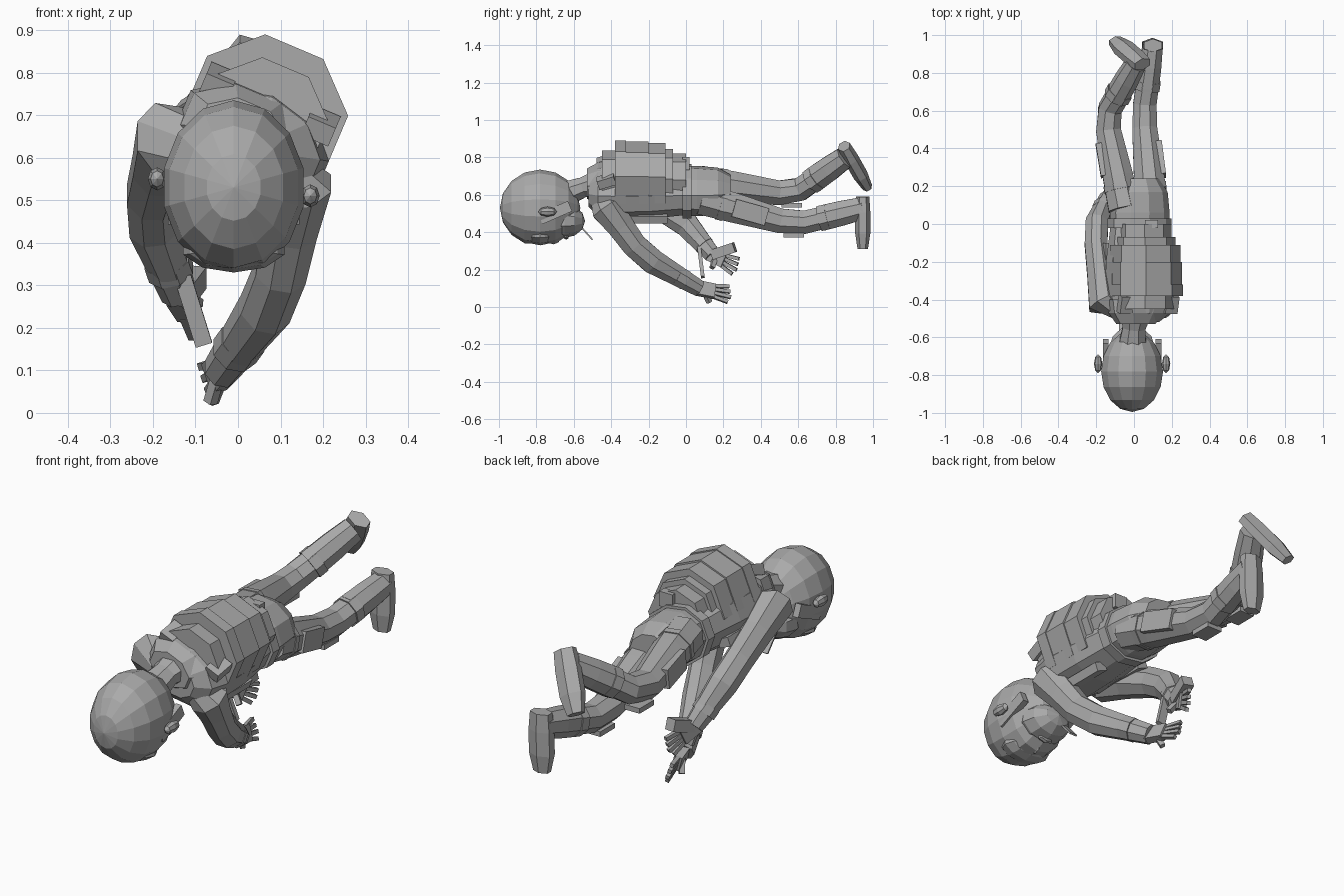
import bpy, bmesh, math
from mathutils import Vector

cube = bpy.data.objects.get("Cube")
if cube:
    bpy.data.objects.remove(cube, do_unlink=True)

grey = bpy.data.materials.new("plain_grey")
grey.use_nodes = True
grey.diffuse_color = (0.4, 0.4, 0.4, 1)
grey.node_tree.nodes["Principled BSDF"].inputs["Base Color"].default_value = grey.diffuse_color

# The trunk is rolled over its long axis
ROLL = math.radians(23)
ACROSS = Vector((math.cos(ROLL), 0, -math.sin(ROLL)))
BACK = Vector((math.sin(ROLL), 0, math.cos(ROLL)))
X, Y, Z = Vector((1, 0, 0)), Vector((0, 1, 0)), Vector((0, 0, 1))
SPINE = Vector((.03, 0, .62))
HEAD = Vector((-.01, -.78, .53))


def finish(name, bm):
    bmesh.ops.recalc_face_normals(bm, faces=bm.faces)
    mesh = bpy.data.meshes.new(name)
    bm.to_mesh(mesh)
    bm.free()
    mesh.materials.append(grey)
    obj = bpy.data.objects.new(name, mesh)
    bpy.context.collection.objects.link(obj)


def skin(name, rings):
    """Join matching loops of points into a closed, capped shell."""
    bm = bmesh.new()
    loops = [[bm.verts.new(point) for point in ring] for ring in rings]
    for a, b in zip(loops, loops[1:]):
        for i in range(len(a)):
            bm.faces.new((a[i - 1], a[i], b[i], b[i - 1]))
    bm.faces.new(loops[0])
    bm.faces.new(loops[-1])
    finish(name, bm)


def tube(name, path, widths, depth=1.0, sides=8, side=X, axis=None):
    """Sweep a faceted section along a path; depth is relative to width."""
    last = len(path) - 1
    corner = 1 / math.cos(math.pi / sides)
    angles = [math.tau * (j + 0.5) / sides for j in range(sides)]
    rings = []
    for i, (point, width) in enumerate(zip(path, widths)):
        along = axis or (path[min(i + 1, last)] - path[max(i - 1, 0)]).normalized()
        u = (side - along * side.dot(along)).normalized()
        v = along.cross(u) * depth
        rings.append([point + (u * math.cos(a) + v * math.sin(a)) * width * corner for a in angles])
    skin(name, rings)


def bar(name, start, end, width, depth=1.0, side=X):
    tube(name, [start, end], [width, width], depth, 4, side)


def cuff(name, start, end, low, high, width):
    """A raised ring around part of a limb."""
    tube(name, [start.lerp(end, low), start.lerp(end, high)], [width, width])


def ball(name, centre, radii, segments=10, rings=6, floor=-1):
    """A faceted ellipsoid, poles along y, optionally flattened below."""
    bm = bmesh.new()
    bmesh.ops.create_uvsphere(bm, u_segments=segments, v_segments=rings, radius=1)
    for vert in bm.verts:
        x, z, y = vert.co
        vert.co = centre + Vector((x * radii[0], y * radii[1], max(z, floor) * radii[2]))
    finish(name, bm)


# Head: crown points forward, face looks down
ball("head", HEAD, (.168, .215, .205), 14, 8, -.94)
ball("jaw", HEAD + Vector((0, .13, -.07)), (.125, .11, .09))
ball("brow", HEAD + Vector((0, 0, -.14)), (.125, .08, .06))
ball("nose", HEAD + Vector((0, .07, -.16)), (.02, .04, .035), 6, 4)
ball("mouth", HEAD + Vector((0, .14, -.15)), (.045, .015, .02), 6, 4)
tab = HEAD + Vector((-.05, .2, -.08))
bar("chin_tab", tab, tab + Vector((0, .08, -.09)), .02, .2)
for name, s in (("right", -1), ("left", 1)):
    ear = HEAD + Vector((s * .18, .04, -s * .02))
    ball(name + "_ear", ear, (.022, .05, .027), 8, 4)
    ball(name + "_eye", HEAD + Vector((s * .05, .06, -.15)), (.03, .02, .02), 6, 4)
    temple = HEAD + Vector((s * .14, 0, -.06))
    bar(name + "_hairline", temple, temple + Vector((0, .16, .07)), .015, 2)
tube("neck", [HEAD + Vector((0, .12, .07)), HEAD + Vector((.01, .23, .11)), HEAD + Vector((.02, .32, .13))],
     [.075, .06, .085], .9)


def trunk(name, stations, depth):
    path = [SPINE + Y * y for y, width in stations]
    tube(name, path, [width for y, width in stations], depth, 10, ACROSS, Y)


# Torso and hips
trunk("torso", [(-.52, .1), (-.47, .16), (-.38, .18), (-.2, .175), (0, .15)], .78)
trunk("hips", [(-.04, .15), (.06, .155), (.17, .145), (.24, .1)], .8)
trunk("belt", [(-.02, .165), (.03, .165)], .82)
collar = HEAD + Vector((.02, .25, .13))
tube("collar", [collar, collar + Y * .06, collar + Y * .13], [.1, .14, .15], .7, 8, ACROSS, Y)

# Back armour: overlapping bands of one half-round faceted outline
arch = [math.pi * k / 5 for k in range(6)]
outline = [(max(-.18, min(.18, .24 * math.cos(a))), .275 * math.sin(a)) for a in arch]
for name, start, end, size in (("upper", -.45, -.37, .8), ("chest", -.38, -.32, 1), ("middle", -.32, -.2, .98),
                               ("lower", -.2, -.11, .95), ("waist", -.12, -.07, .83), ("base", -.08, 0, .74)):
    skin(name + "_back_plate", [[SPINE + Y * y + (ACROSS * u + BACK * v) * size for u, v in outline]
                                for y in (start, end)])
clip = SPINE + BACK * .16
bar("back_clip", clip - Y * .02, clip + Y * .02, .035)
for name, s in (("right", -1), ("left", 1)):
    edge = SPINE + ACROSS * s * .13
    bar(name + "_shoulder_strap", edge + BACK * .1 - Y * .47, edge + BACK * .13 - Y * .38, .035, .7, ACROSS)
    bar(name + "_chest_strap", edge - BACK * .1 - Y * .4, edge - BACK * .1 - Y * .1, .03, .7, ACROSS)


def arm(name, shoulder, elbow, wrist):
    root = shoulder.lerp(SPINE - Y * .47, .4)
    above, below = elbow.lerp(shoulder, .2), elbow.lerp(wrist, .2)
    tube(name + "_arm", [root, shoulder, shoulder.lerp(elbow, .4), above, below, wrist],
         [.06, .08, .065, .06, .06, .04], 1.1)
    cuff(name + "_sleeve_cuff", elbow, wrist, .6, .75, .053)


def hand(name, wrist, reach, spread, thumb):
    """A flat palm with four fingers and a thumb."""
    bar(name + "_palm", wrist - reach * .1, wrist + reach * .55, .038, .5, spread)
    for i in range(4):
        base = wrist + spread * (i - 1.5) * .02
        tip = base + reach * (1.15 - .07 * abs(i - 1)) + spread * (i - 1.5) * .01
        bar(name + "_finger", base + reach / 2, tip, .009, 1, spread)
    bar(name + "_thumb", wrist + reach * .15, wrist + reach / 2 + thumb, .012, 1, spread)


# Arms reach back below the chest
wrist = Vector((-.14, .14, .28))
arm("right", Vector((-.165, -.42, .64)), Vector((-.21, -.03, .48)), wrist)
hand("right_hand", wrist, Vector((.04, .12, -.06)), Vector((.2, .5, .85)), Vector((.03, -.06, -.04)))
bar("hand_gadget", wrist + X * .01, wrist + Vector((.04, .12, .04)), .027)
bar("wrist_gadget", wrist + Vector((.01, -.07, .04)), wrist + Vector((.06, -.05, -.12)), .02, .5)
wrist = Vector((-.04, .07, .1))
arm("left", Vector((.14, -.42, .53)), Vector((.09, -.24, .28)), wrist)
hand("left_hand", wrist, Vector((-.03, .15, -.03)), Vector((-.35, .2, .9)), Vector((-.01, -.02, -.06)))


def leg(name, hip, knee, ankle, heel, toe, s):
    # Trouser leg, tucked into a slightly wider boot shaft
    tube(name + "_trousers", [hip, hip.lerp(knee, .35), knee.lerp(hip, .15), knee.lerp(ankle, .15),
                              knee.lerp(ankle, .5)], [.085, .08, .066, .062, .06])
    tube(name + "_boot_shaft", [knee.lerp(ankle, .4), knee.lerp(ankle, .7), ankle], [.062, .06, .053], 1.1)
    cuff(name + "_boot_cuff", knee, ankle, .36, .48, .067)
    # Boot: the sole faces backward and the toe hangs down
    tube(name + "_boot", [heel.lerp(toe, t) for t in (0, .3, .7, 1)], [.047, .054, .054, .037], .65, 6)
    # Strap, pocket and knee pad
    cuff(name + "_leg_strap", hip, knee, .2, .26, .086)
    outer = X * s * .07
    bar(name + "_pocket", hip.lerp(knee, .35) + outer, hip.lerp(knee, .7) + outer * .9, .02, 2.4)
    pad = knee - Z * .055
    bar(name + "_knee_pad", pad - Y * .06, pad + Y * .05, .04, .3)


leg("right", Vector((-.05, .08, .67)), Vector((-.15, .57, .6)), Vector((.01, .85, .8)),
    Vector((.045, .845, .86)), Vector((-.1, .97, .64)), -1)
leg("left", Vector((.095, .08, .58)), Vector((.05, .58, .44)), Vector((.1, .95, .53)),
    Vector((.1, .945, .59)), Vector((.095, .945, .31)), 1)
